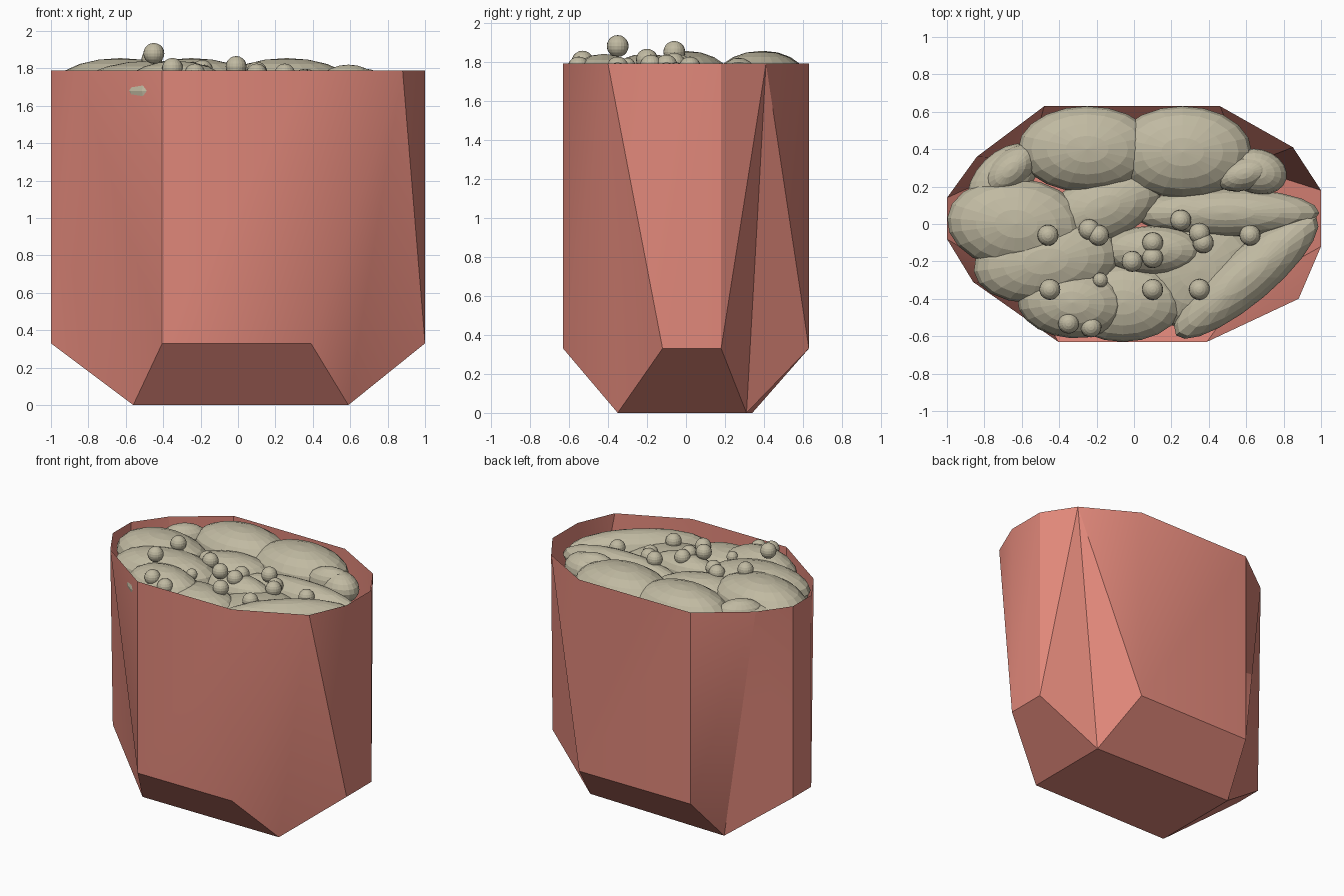
import bpy, bmesh
from math import radians


def material(name, color):
    m = bpy.data.materials.new(name)
    m.diffuse_color = color
    return m


clay = material("clay", (0.75, 0.245, 0.195, 1))
stone = material("stone", (0.53, 0.49, 0.36, 1))

# Faceted pot: flat side panels, creased corners, chamfered foot, open top
RIM, FOOT = 1.79, 0.33
panels = [((-0.405, -0.63), (0.39, -0.63)), ((1, -0.12), (1, 0.18)),
          ((0.46, 0.63), (-0.48, 0.63)), ((-1, 0.14), (-1, -0.08))]
rim_corners = [(0.88, -0.40), (0.85, 0.41), (-0.84, 0.36), (-0.86, -0.31)]
base_corners = [(0.59, -0.35), (0.59, 0.31), (-0.56, 0.34), (-0.56, -0.35)]

bm = bmesh.new()
top = [[bm.verts.new((*p, RIM)) for p in pair] for pair in panels]
low = [[bm.verts.new((*p, FOOT)) for p in pair] for pair in panels]
rim = [bm.verts.new((*p, RIM)) for p in rim_corners]
base = [bm.verts.new((*p, 0)) for p in base_corners]
for i in range(4):
    n = (i + 1) % 4
    bm.faces.new((low[i][0], low[i][1], top[i][1], top[i][0]))
    bm.faces.new((base[i - 1], base[i], low[i][1], low[i][0]))
    # each corner is a fan of triangles around its rim point
    fan = (top[i][1], low[i][1], base[i], low[n][0], top[n][0])
    for a, b in zip(fan, fan[1:]):
        bm.faces.new((a, b, rim[i]))
bm.faces.new(base[::-1])
mesh = bpy.data.meshes.new("pot")
bm.to_mesh(mesh)
bm.free()
pot = bpy.data.objects.new("pot", mesh)
bpy.context.collection.objects.link(pot)
mesh.materials.append(clay)
bpy.context.view_layer.objects.active = pot
pot.select_set(True)
bpy.ops.object.shade_smooth_by_angle(angle=radians(30))


def blob(name, loc, size, turn=0, segs=20):
    bpy.ops.mesh.primitive_uv_sphere_add(segments=segs, ring_count=segs // 2, location=loc,
                                         rotation=(0, 0, radians(turn)))
    ob = bpy.context.object
    ob.name = name
    ob.scale = size
    ob.data.materials.append(stone)


# Large flattened stones: x, y, z, half length, half width, half height, turn
stones = [
    (-0.25, 0.40, 1.69, 0.37, 0.23, 0.165, 0), (0.26, 0.385, 1.69, 0.37, 0.245, 0.165, 0),
    (-0.63, 0.00, 1.69, 0.37, 0.245, 0.165, -5), (-0.47, -0.20, 1.69, 0.39, 0.22, 0.15, 8),
    (-0.33, -0.42, 1.68, 0.295, 0.19, 0.16, -4), (-0.66, 0.29, 1.70, 0.17, 0.10, 0.11, 42),
    (-0.70, 0.24, 1.67, 0.23, 0.14, 0.10, 45),
    (0.66, 0.28, 1.69, 0.16, 0.12, 0.11, -15), (0.59, 0.27, 1.72, 0.16, 0.09, 0.10, 15),
    (0.49, 0.06, 1.64, 0.50, 0.13, 0.13, 0), (0.60, -0.28, 1.65, 0.49, 0.145, 0.13, 40),
    (0.10, -0.14, 1.67, 0.27, 0.13, 0.12, 0), (0.34, -0.25, 1.60, 0.33, 0.31, 0.13, 30),
    (-0.06, -0.42, 1.64, 0.32, 0.21, 0.13, 0), (-0.17, 0.09, 1.66, 0.33, 0.18, 0.13, 22),
]
for i, (x, y, z, a, b, c, turn) in enumerate(stones):
    blob(f"stone_{i + 1}", (x, y, z), (a, b, c), turn)

# Small round pebbles lying on the stones
pebbles = [
    (-0.46, -0.06, 1.85), (-0.45, -0.35, 1.88), (-0.35, -0.53, 1.80), (-0.23, -0.55, 1.77),
    (-0.24, -0.03, 1.78), (-0.19, -0.06, 1.79), (-0.01, -0.20, 1.81), (0.10, -0.10, 1.78),
    (0.10, -0.18, 1.78), (0.10, -0.35, 1.77), (0.25, 0.02, 1.77), (0.35, -0.05, 1.74),
    (0.37, -0.10, 1.74), (0.35, -0.35, 1.74), (0.62, -0.06, 1.73),
]
for i, p in enumerate(pebbles):
    blob(f"pebble_{i + 1}", p, (0.056,) * 3)
blob("pebble_small", (-0.18, -0.30, 1.78), (0.04,) * 3, segs=16)
